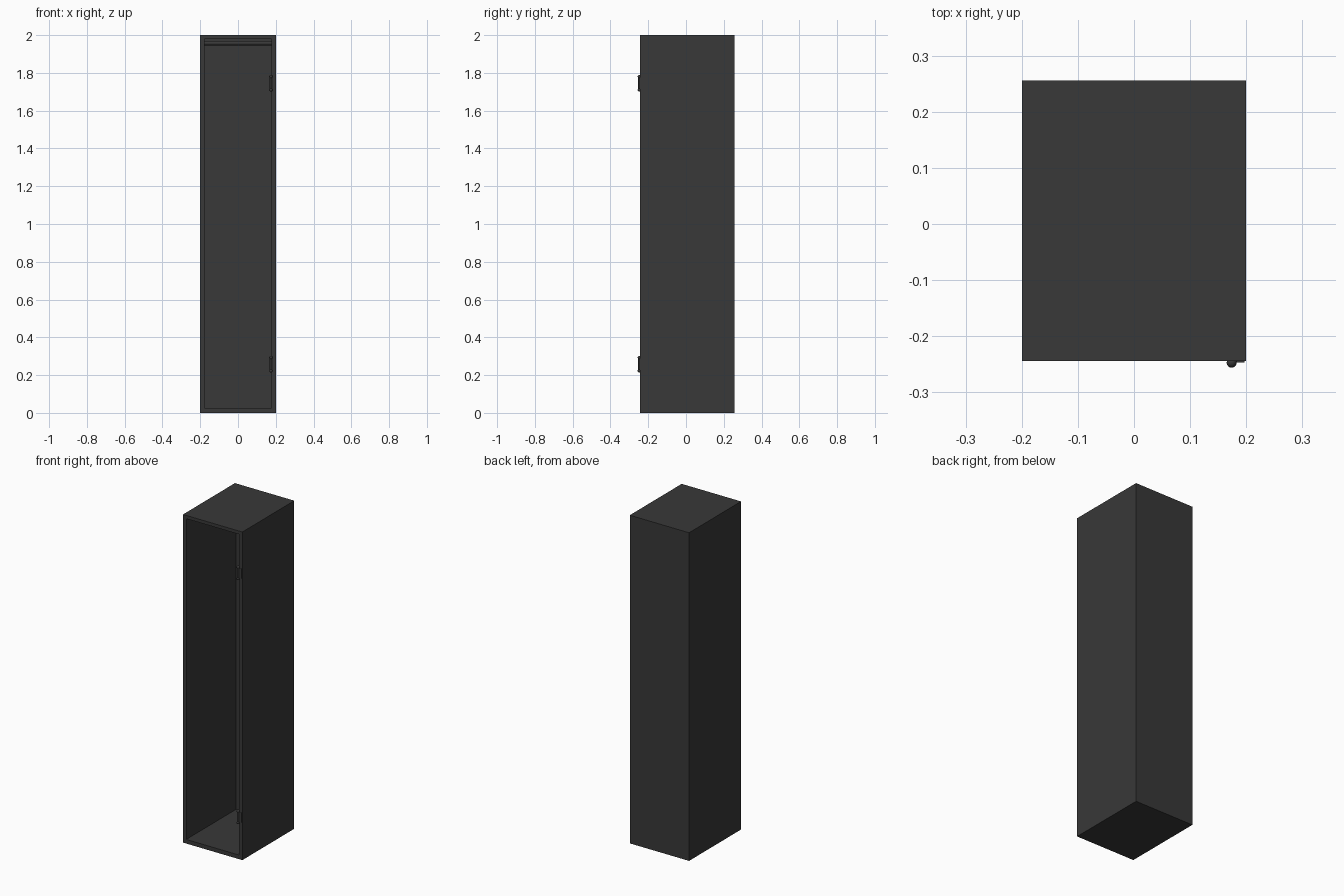
import bpy

if "Cube" in bpy.data.objects:
    bpy.data.objects.remove(bpy.data.objects["Cube"])

dark = bpy.data.materials.new("dark_grey")
dark.diffuse_color = (0.04, 0.04, 0.04, 1)
dark.use_nodes = True
dark.node_tree.nodes["Principled BSDF"].inputs["Base Color"].default_value = dark.diffuse_color

W, H, Y0, Y1, T = 0.2, 2.0, -0.244, 0.256, 0.022


def finish(name):
    ob = bpy.context.object
    ob.name = name
    ob.data.materials.append(dark)
    return ob


def box(name, lo, hi):
    bpy.ops.mesh.primitive_cube_add(size=1, location=[(a + b) / 2 for a, b in zip(lo, hi)])
    bpy.context.object.scale = [b - a for a, b in zip(lo, hi)]
    bpy.ops.object.transform_apply(location=False, rotation=False, scale=True)
    return finish(name)


def cylinder(name, r, length, loc, rot=(0, 0, 0), sides=16):
    bpy.ops.mesh.primitive_cylinder_add(vertices=sides, radius=r, depth=length,
                                        location=loc, rotation=rot)
    ob = finish(name)
    bpy.ops.object.shade_smooth_by_angle()
    return ob


# Carcass: one solid box with the inside cut out through the open front
carcass = box("cabinet_carcass", (-W, Y0, 0), (W, Y1, H))
cutter = box("interior_cutter", (-W + T, Y0 - 0.1, 0.025), (W - T, Y1 - 0.02, H - 0.02))
cut = carcass.modifiers.new("hollow", 'BOOLEAN')
cut.operation = 'DIFFERENCE'
cut.solver = 'EXACT'
cut.object = cutter
bpy.context.view_layer.objects.active = carcass
bpy.ops.object.modifier_apply(modifier="hollow")
bpy.data.objects.remove(cutter)

# Hanging rail just under the top panel
cylinder("hanging_rail", 0.012, 2 * (W - T), (0, 0.006, 1.958), (0, 1.5708, 0))

# Door hinges: leaf, barrel and rounded end knobs
for label, z in (("upper", 1.745), ("lower", 0.258)):
    box(label + "_hinge_leaf", (0.175, Y0 - 0.003, z - 0.03), (0.197, Y0, z + 0.03))
    cylinder(label + "_hinge_barrel", 0.006, 0.07, (0.174, Y0 - 0.003, z))
    for end, s in (("top", 1), ("bottom", -1)):
        bpy.ops.mesh.primitive_uv_sphere_add(segments=16, ring_count=8, radius=0.009,
                                             location=(0.174, Y0 - 0.003, z + s * 0.035))
        finish(f"{label}_hinge_{end}_knob")
        bpy.ops.object.shade_smooth_by_angle()
